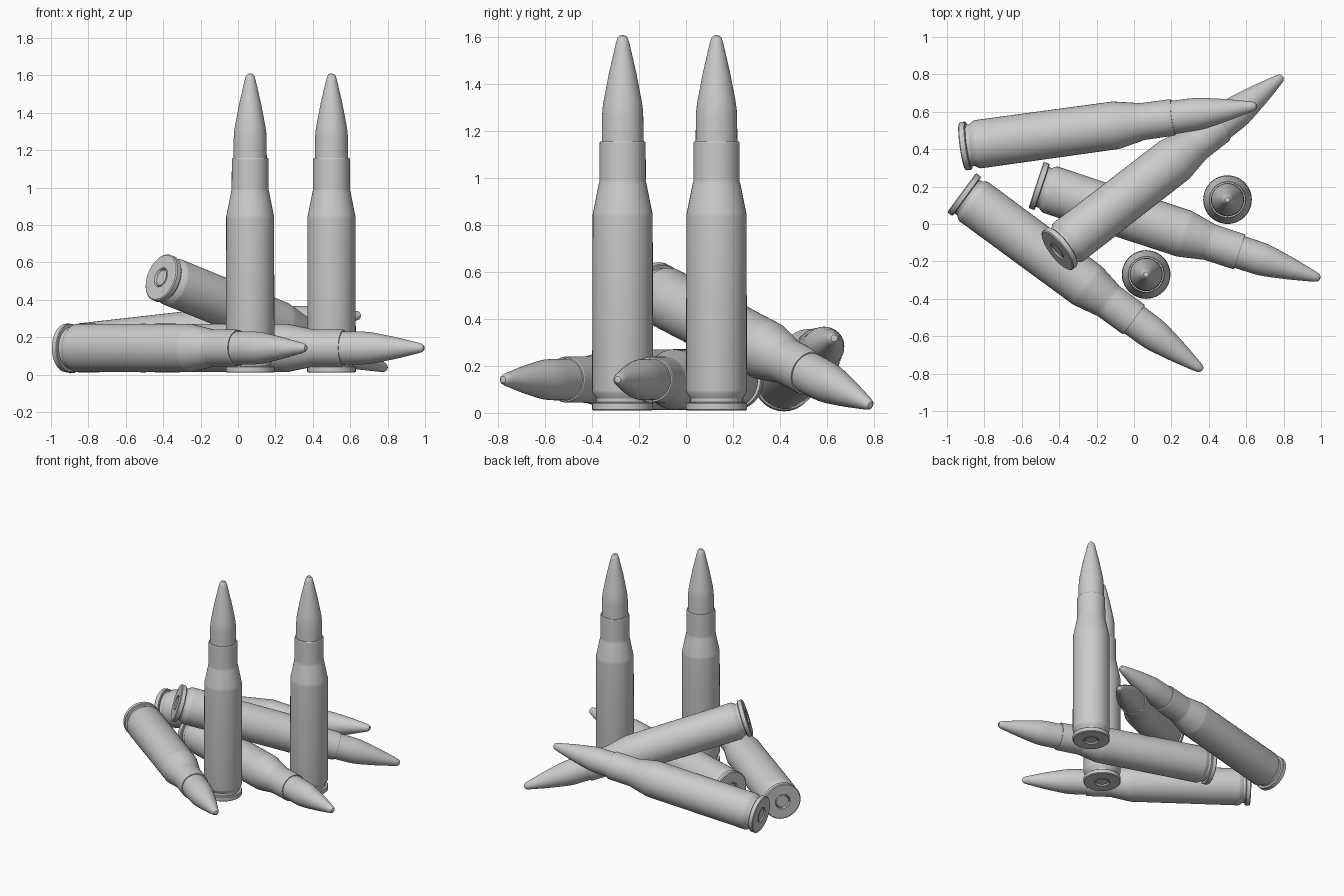
import bpy
import bmesh
import math
from mathutils import Vector

cube = bpy.data.objects.get("Cube")
if cube:
    bpy.data.objects.remove(cube, do_unlink=True)

SIDES = 40

grey = bpy.data.materials.new("plain grey")
grey.use_nodes = True
colour = (0.6, 0.6, 0.6, 1)
grey.diffuse_color = colour
grey.node_tree.nodes["Principled BSDF"].inputs["Base Color"].default_value = colour

# Profiles as (radius, height along the axis)
CASE = [(0, 0.006), (0.042, 0.006), (0.046, 0), (0.05, 0.006), (0.054, 0),
        (0.124, 0), (0.13, 0.005), (0.13, 0.031), (0.126, 0.035),
        (0.112, 0.036), (0.112, 0.052), (0.128, 0.076), (0.13, 0.085),
        (0.128, 0.825), (0.128, 0.835), (0.126, 0.845), (0.102, 0.965),
        (0.099, 0.975), (0.099, 0.985), (0.098, 1.142), (0.095, 1.147),
        (0, 1.147)]
BULLET = [(0, 1.13), (0.089, 1.13), (0.088, 1.25), (0.086, 1.285),
          (0.081, 1.32), (0.058, 1.44), (0.029, 1.565), (0.022, 1.588),
          (0.014, 1.597), (0, 1.6)]


def lathe(name, profile):
    """Spin a profile around z into a closed smooth-shaded mesh."""
    bm = bmesh.new()
    verts = [bm.verts.new((r, 0, z)) for r, z in profile]
    edges = [bm.edges.new(pair) for pair in zip(verts, verts[1:])]
    bmesh.ops.spin(bm, geom=verts + edges, cent=(0, 0, 0), axis=(0, 0, 1),
                   angle=math.tau, steps=SIDES, use_duplicate=False)
    bmesh.ops.remove_doubles(bm, verts=bm.verts, dist=0.0005)
    bmesh.ops.recalc_face_normals(bm, faces=bm.faces)
    mesh = bpy.data.meshes.new(name)
    bm.to_mesh(mesh)
    bm.free()
    mesh.materials.append(grey)
    return mesh


def place(name, mesh, base, tip):
    """Stand a part on its base point with its axis aimed at the tip."""
    obj = bpy.data.objects.new(name, mesh)
    bpy.context.collection.objects.link(obj)
    axis = Vector(tip) - Vector(base)
    obj.location = base
    obj.rotation_euler = axis.to_track_quat("Z", "Y").to_euler()
    return obj


# Base centre and tip of every round
ROUNDS = {
    "standing_front": ((0.065, -0.27, 0.01), (0.065, -0.27, 1.61)),
    "standing_back": ((0.5, 0.13, 0.01), (0.5, 0.13, 1.61)),
    "lying_front": ((-0.922, 0.168, 0.142), (0.36, -0.778, 0.142)),
    "lying_middle": ((-0.524, 0.209, 0.142), (0.997, -0.292, 0.142)),
    "leaning_across": ((-0.412, -0.143, 0.52), (0.79, 0.785, 0.033)),
    "lying_back": ((-0.918, 0.415, 0.135), (0.656, 0.632, 0.318)),
}

case_mesh = lathe("case", CASE)
bullet_mesh = lathe("bullet", BULLET)
parts = []
for label, (base, tip) in ROUNDS.items():
    parts.append(place(label + "_case", case_mesh, base, tip))
    parts.append(place(label + "_bullet", bullet_mesh, base, tip))

# Smooth the shared meshes, keeping rims and steps sharp
bpy.ops.object.select_all(action="DESELECT")
for obj in parts[:2]:
    obj.select_set(True)
bpy.context.view_layer.objects.active = parts[0]
bpy.ops.object.shade_smooth_by_angle(angle=math.radians(30))
